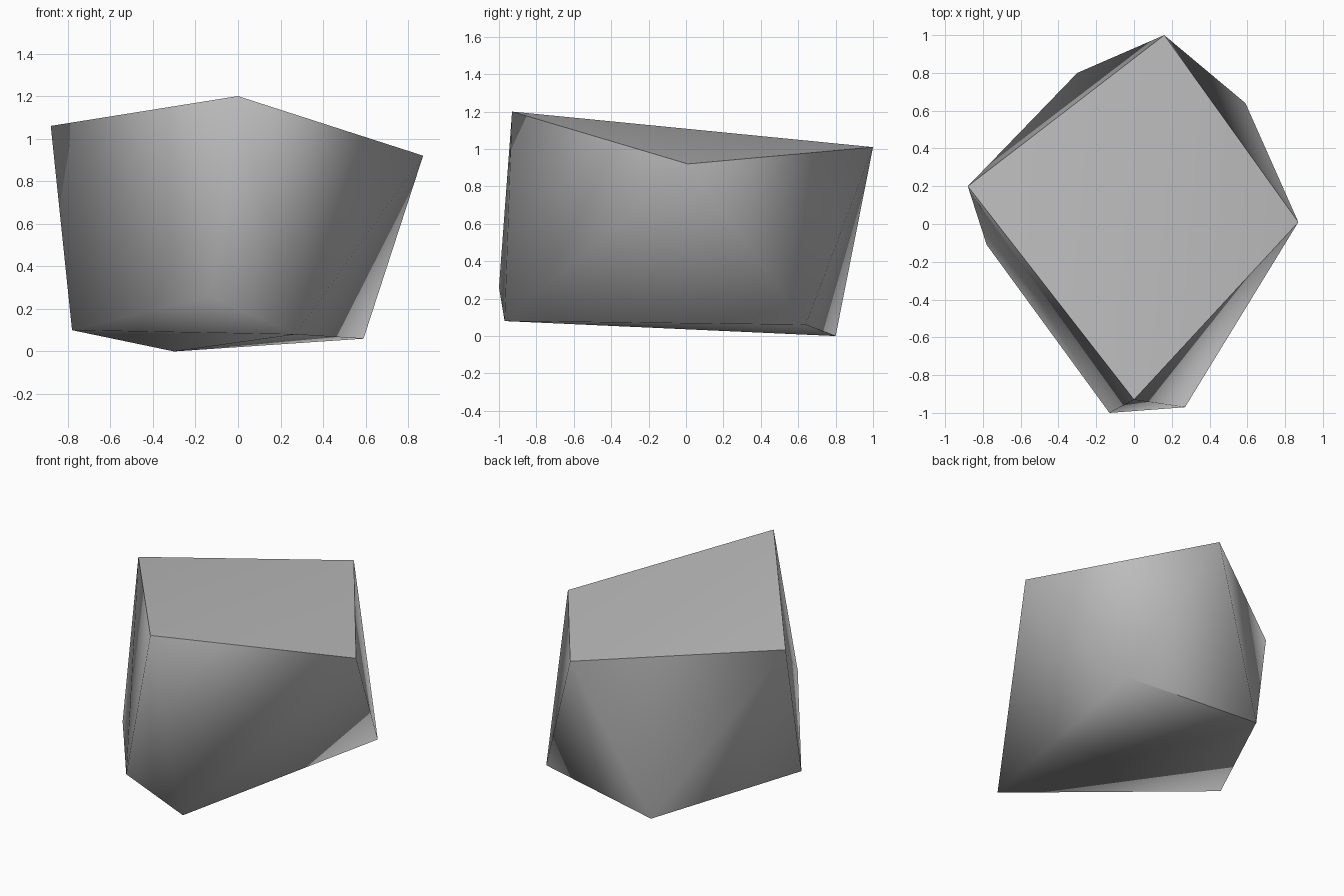
import bpy, bmesh, math

cube = bpy.data.objects.get("Cube")
if cube:
    bpy.data.objects.remove(cube, do_unlink=True)

# One plain grey stone colour
stone = bpy.data.materials.new("stone_grey")
stone.use_nodes = True
colour = (0.5, 0.5, 0.5, 1)
stone.diffuse_color = colour
stone.node_tree.nodes["Principled BSDF"].inputs["Base Color"].default_value = colour

# Corners of the boulder: tilted top, twisted base, and a chipped front nose
top = [(0, -.93, 1.2), (.87, .01, .92), (.16, 1, 1.01), (-.88, .2, 1.06)]
base = [(-.78, -.11, .1), (.27, -.97, .08), (.59, .64, .06), (-.3, .8, 0)]
nose = [(-.13, -1, .26)]

# Wrap the corners in a convex skin
bm = bmesh.new()
for corner in top + base + nose:
    bm.verts.new(corner)
bmesh.ops.convex_hull(bm, input=bm.verts)
bmesh.ops.recalc_face_normals(bm, faces=bm.faces)
mesh = bpy.data.meshes.new("boulder")
bm.to_mesh(mesh)
bm.free()
mesh.materials.append(stone)

boulder = bpy.data.objects.new("boulder", mesh)
bpy.context.collection.objects.link(boulder)

# Soft sides, with crisp top and bottom rims
bpy.ops.object.select_all(action="DESELECT")
boulder.select_set(True)
bpy.context.view_layer.objects.active = boulder
bpy.ops.object.shade_smooth_by_angle(angle=math.radians(65))
